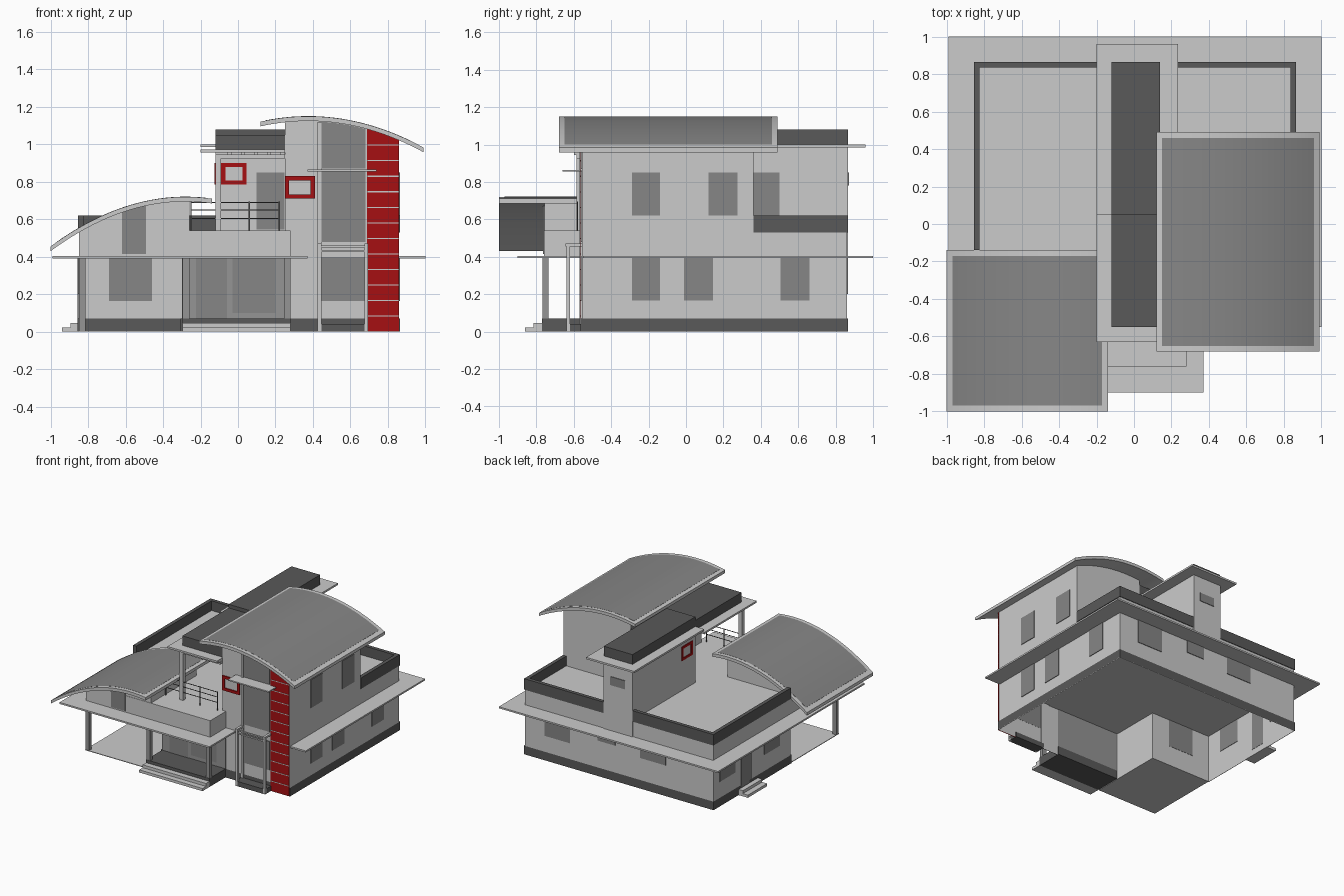
import bpy, bmesh

if "Cube" in bpy.data.objects:
    bpy.data.objects.remove(bpy.data.objects["Cube"])


def material(name, rgb):
    m = bpy.data.materials.new(name)
    m.diffuse_color = (*rgb, 1)
    m.use_nodes = True
    m.node_tree.nodes["Principled BSDF"].inputs["Base Color"].default_value = m.diffuse_color
    return m


RED = material("red_cladding", (0.38, 0.005, 0.006))
DARK = material("dark_grey", (0.1, 0.1, 0.1))
GLASS = material("glass_grey", (0.24, 0.24, 0.24))
MID = material("mid_grey", (0.3, 0.3, 0.3))


def prism(name, pts, a, b, axis="z", mat=None, caps=True):
    """Extrude a 2D outline along z (x,y points) or y (x,z points)."""
    bm = bmesh.new()
    put = (lambda p, t: (p[0], p[1], t)) if axis == "z" else (lambda p, t: (p[0], t, p[1]))
    lo = [bm.verts.new(put(p, a)) for p in pts]
    hi = [bm.verts.new(put(p, b)) for p in pts]
    n = len(pts)
    for i in range(n):
        j = (i + 1) % n
        bm.faces.new((lo[i], lo[j], hi[j], hi[i]))
    if caps:
        bm.faces.new(lo[::-1])
        bm.faces.new(hi)
    bmesh.ops.recalc_face_normals(bm, faces=bm.faces)
    me = bpy.data.meshes.new(name)
    bm.to_mesh(me)
    bm.free()
    ob = bpy.data.objects.new(name, me)
    bpy.context.collection.objects.link(ob)
    if mat:
        me.materials.append(mat)
    return ob


def box(name, x0, x1, y0, y1, z0, z1, mat=None):
    return prism(name, [(x0, y0), (x1, y0), (x1, y1), (x0, y1)], z0, z1, mat=mat)


def pane_y(name, x0, x1, y, z0, z1, mat=GLASS):
    return box(name, x0, x1, y - .004, y + .004, z0, z1, mat)


def pane_x(name, x, y0, y1, z0, z1, mat=GLASS):
    return box(name, x - .004, x + .004, y0, y1, z0, z1, mat)


def arc(f, x0, x1, d=0.0, n=24):
    return [(x0 + (x1 - x0) * i / n, f(x0 + (x1 - x0) * i / n) + d) for i in range(n + 1)]


def smooth(ob):
    bpy.context.view_layer.objects.active = ob
    ob.select_set(True)
    bpy.ops.object.shade_smooth_by_angle()
    ob.select_set(False)


def curved_roof(name, f, x0, x1, y0, y1):
    smooth(prism(name, arc(f, x0, x1) + arc(f, x0, x1, -.025)[::-1], y0, y1, "y"))
    a, b = x0 + .03, x1 - .03
    smooth(prism(name + "_panel", arc(f, a, b, .001) + arc(f, a, b, -.002)[::-1],
                 y0 + .03, y1 - .03, "y", GLASS))


def red_frame_y(name, x0, x1, y, z0, z1, t=.022):
    for i, (a, b, c, d) in enumerate([(x0, x1, z0, z0 + t), (x0, x1, z1 - t, z1),
                                      (x0, x0 + t, z0 + t, z1 - t), (x1 - t, x1, z0 + t, z1 - t)]):
        box(f"{name}_{i}", a, b, y - .006, y + .005, c, d, RED)


high = lambda x: 1.15 - .44 * (x - .375) ** 2
low = lambda x: .72 - .51 * (x + .28) ** 2

# Ground floor shell, open underneath, with a carport notch
def plan(o):
    return [(-.3 - o, -.557 - o), (.86 + o, -.557 - o), (.86 + o, .86 + o),
            (-.85 - o, .86 + o), (-.85 - o, -.14 - o), (-.3 - o, -.14 - o)]

prism("ground_floor_walls", plan(0), 0, .4, caps=False)
prism("plinth", plan(.006), 0, .07, mat=DARK, caps=False)
prism("eave_slab", [(-.99, -.9), (.37, -.9), (.37, -.55), (1, -.55), (1, 1), (-.99, 1)], .392, .405)

# Carport and entrance porch
box("carport_floor", -.85, -.3, -.77, -.14, 0, .005)
box("carport_column", -.85, -.815, -.767, -.735, 0, .395, MID)
box("porch_floor", -.295, .28, -.77, -.55, 0, .07, DARK)
pane_y("entrance_wall", -.295, .28, -.558, .07, .392, MID)
for i, x in enumerate((-.295, .245)):
    box(f"porch_column_{i}", x, x + .035, -.767, -.735, .07, .395, MID)
box("porch_step_lower", -.295, .28, -.86, -.77, 0, .022)
box("porch_step_upper", -.295, .28, -.815, -.77, .022, .046)
box("side_step_lower", -.94, -.85, .29, .54, 0, .022)
box("side_step_upper", -.895, -.85, .29, .54, .022, .046)

# Upper floor base with terrace and balcony
prism("upper_floor_base", [(-.85, -.76), (.28, -.76), (.28, -.55), (.86, -.55), (.86, .86), (-.85, .86)], .4, .54)
box("parapet_left", -.855, -.825, -.14, .865, .53, .62, DARK)
box("parapet_back", -.825, .835, .835, .865, .53, .62, DARK)
box("parapet_right", .835, .865, .36, .865, .53, .62, DARK)

# Low wing under the lower curved roof
prism("low_wing", [(-.26, .45), (-.85, .45)] + arc(low, -.85, -.26, -.02), -.757, -.17, "y")
curved_roof("low_roof", low, -1, -.14, -1, -.14)
prism("low_wing_window", [(-.49, .415), (-.62, .415), (-.62, .64), (-.49, .675)], -.765, -.755, "y", GLASS)

# Tall wing under the higher curved roof
prism("tall_wing", [(.86, .4), (.25, .4)] + arc(high, .25, .86, -.02), -.557, .36, "y")
curved_roof("high_roof", high, .12, .99, -.68, .49)
prism("red_strip", [(.86, 0), (.69, 0)] + arc(high, .69, .86, -.022, 6), -.565, -.562, "y", RED)
for i in range(1, 13):
    box(f"red_strip_joint_{i}", .69, .86, -.567, -.564, i * .083 - .003, i * .083 + .003)
for i, (z0, z1) in enumerate([(.165, .4), (.48, .855)]):
    pane_y(f"stair_glazing_{i}", .445, .68, -.56, z0, z1)
prism("stair_glazing_top", [(.68, .87), (.445, .87)] + arc(high, .445, .68, -.027, 8), -.564, -.556, "y", GLASS)
box("stair_canopy", .37, .74, -.66, -.55, .855, .865)
box("tower_pilaster", .425, .445, -.57, -.55, 0, 1.12)
red_frame_y("tower_frame", .25, .41, -.56, .71, .83)

# Little portico in front of the stair glazing
for i, x in enumerate((.425, .675)):
    box(f"portico_post_{i}", x, x + .02, -.64, -.62, 0, .46)
    box(f"portico_arm_{i}", x, x + .02, -.645, -.55, .455, .47)
for i, z in enumerate((.425, .45)):
    box(f"portico_bar_{i}", .425, .695, -.636, -.624, z, z + .01)
box("portico_floor", .425, .695, -.64, -.55, 0, .04, DARK)

# Central core with its two-level flat roof
prism("central_core", [(-.12, .05), (.25, .05), (.25, .36), (.14, .36), (.14, .867), (-.12, .867)], .4, .99)
box("core_roof_slab", -.2, .235, .05, .96, .985, 1.0)
prism("core_roof_cap", [(-.12, .05), (.25, .05), (.25, .36), (.14, .36), (.14, .865), (-.12, .865)], 1.0, 1.08, mat=DARK)
box("pergola_slab", -.2, .25, -.63, .05, .957, .972)
box("pergola_cap", -.12, .25, -.55, .05, .972, 1.05, DARK)
for i in range(5):
    x = -.12 + i * .07
    box(f"pergola_rafter_{i}", x + .065, x + .087, -.6, .05, .943, .957)
box("pergola_beam", -.12, .25, -.585, -.555, .925, .945)
box("pergola_column", -.12, -.09, -.585, -.555, .54, .93)
red_frame_y("core_frame", -.09, .045, .048, .785, .9)
for i, (a, b, c, d) in enumerate([(.09, .23, .785, .805), (.09, .23, .88, .9),
                                  (.09, .11, .805, .88), (.21, .23, .805, .88)]):
    box(f"core_side_frame_{i}", -.125, -.115, a, b, c, d, RED)
pane_y("core_door", .1, .248, .048, .545, .85)
pane_x("core_right_window", .142, .36, .5, .62, .85)
pane_y("core_back_window", -.055, .08, .868, .78, .85)

# Balcony railing
for i, x in enumerate((-.25, -.1, .06, .22)):
    box(f"railing_post_{i}", x - .003, x + .003, -.583, -.577, .54, .695, DARK)
for i, z in enumerate((.605, .65, .69)):
    box(f"railing_bar_{i}", -.25, .22, -.582, -.578, z - .002, z + .002, DARK)

# Doors and windows
pane_y("entrance_door", -.225, -.06, -.561, .07, .392)
pane_y("entrance_window", -.03, .2, -.561, .1, .392)
pane_y("carport_window", -.69, -.46, -.142, .165, .392)
for i, (a, b) in enumerate([(-.29, -.14), (-.01, .145), (.505, .66)]):
    pane_x(f"right_window_low_{i}", .861, a, b, .165, .392)
for i, (a, b) in enumerate([(-.29, -.14), (.12, .275)]):
    pane_x(f"right_window_high_{i}", .861, a, b, .62, .85)
for i, (a, b, c) in enumerate([(.45, .68, .2), (.04, .2, .29), (-.42, -.19, .25)]):
    pane_y(f"back_window_{i}", a, b, .861, c, .392)
for i, (a, b) in enumerate([(.58, .78), (0, .2)]):
    pane_x(f"left_window_{i}", -.851, a, b, .2, .392)
pane_x("side_door", -.852, .37, .5, .05, .392)
